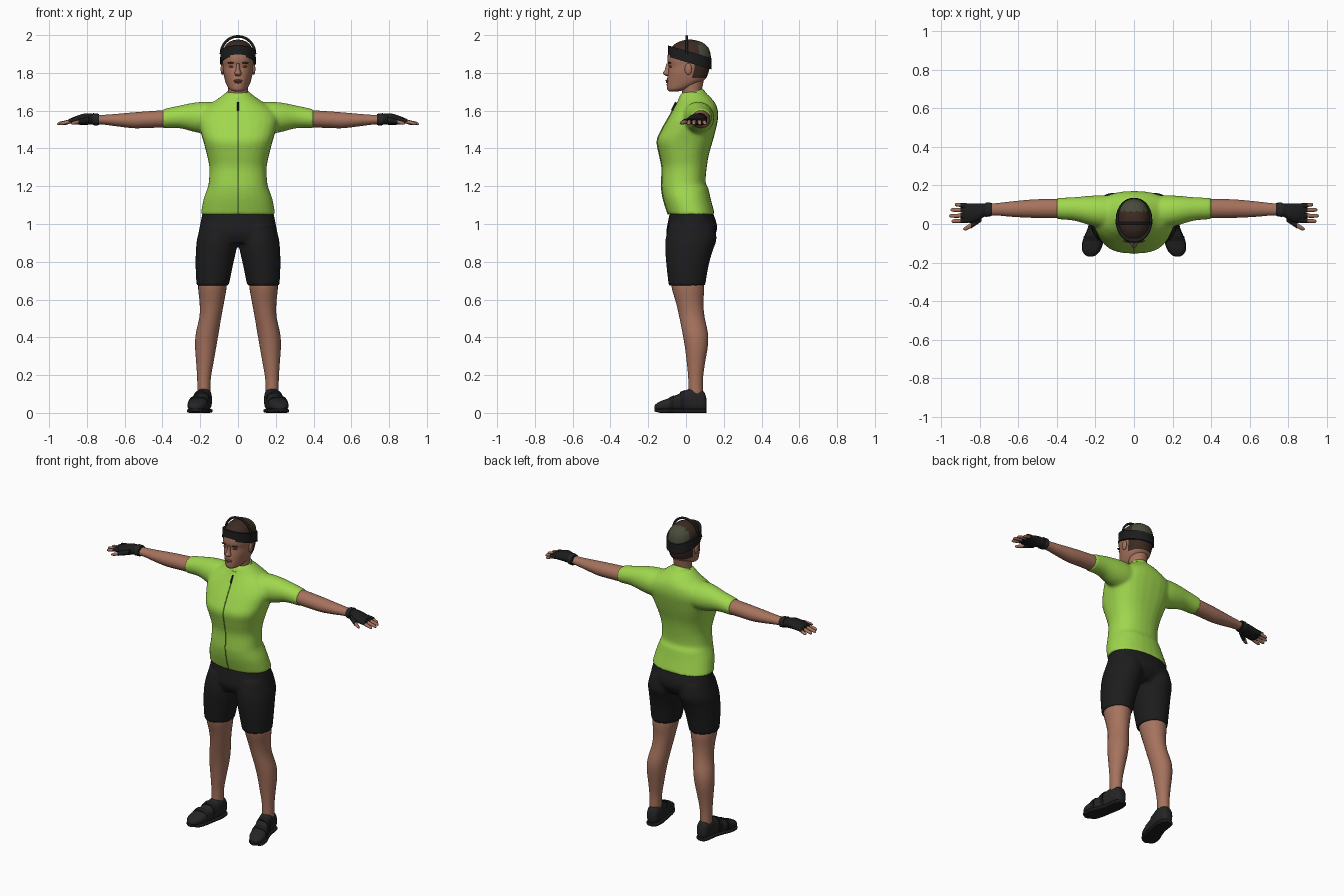
import bpy, bmesh, math
from mathutils import Vector

cube = bpy.data.objects.get("Cube")
if cube:
    bpy.data.objects.remove(cube)


def material(name, r, g, b):
    m = bpy.data.materials.new(name)
    m.use_nodes = True
    m.diffuse_color = (r, g, b, 1)
    bsdf = next(n for n in m.node_tree.nodes if n.type == 'BSDF_PRINCIPLED')
    bsdf.inputs["Base Color"].default_value = (r, g, b, 1)
    bsdf.inputs["Roughness"].default_value = 0.7
    return m


GREEN = material("jersey green", 0.35, 0.68, 0.075)
TRIM = material("zipper dark green", 0.16, 0.36, 0.04)
SKIN = material("skin", 0.38, 0.17, 0.11)
LIPS = material("lip brown", 0.25, 0.09, 0.06)
BLACK = material("fabric black", 0.012, 0.012, 0.013)
SHOE = material("shoe charcoal", 0.018, 0.018, 0.019)
HAIR = material("hair brown", 0.045, 0.024, 0.016)
OLIVE = material("olive hair patch", 0.065, 0.07, 0.042)

SIDES = 28
ANGLES = [2 * math.pi * i / SIDES for i in range(SIDES)]


def oval(a, e):
    c, s = math.cos(a), math.sin(a)
    return (math.copysign(abs(c) ** (2 / e), c), math.copysign(abs(s) ** (2 / e), s))


# Cross-sections: level, sideways, and facing forward
def ring_z(z, cx, hw, yf, yb, e=2.0, tilt=0.0, taper=0.0):
    pts, yc, ry = [], (yf + yb) / 2, (yb - yf) / 2
    for a in ANGLES:
        u, v = oval(a, e)
        pts.append(Vector((cx + hw * u * (1 + taper * v), yc + ry * v, z + tilt * ry * v)))
    return pts


def ring_x(x, y, z, ry, rz, e=2.0):
    return [Vector((x, y + ry * oval(a, e)[0], z + rz * oval(a, e)[1])) for a in ANGLES]


def ring_y(y, cx, hw, z0, z1, e=2.6):
    return [Vector((cx + hw * oval(a, e)[0], y, (z0 + z1) / 2 + (z1 - z0) / 2 * oval(a, e)[1]))
            for a in ANGLES]


def smooth_rings(rings, steps):
    out = []
    for i in range(len(rings) - 1):
        p0, p1, p2 = rings[max(i - 1, 0)], rings[i], rings[i + 1]
        p3 = rings[min(i + 2, len(rings) - 1)]
        for k in range(steps):
            t = k / steps
            out.append([b + ((c - a) * t + (2 * a - 5 * b + 4 * c - d) * t * t
                             + (3 * b - a - 3 * c + d) * t ** 3) / 2
                        for a, b, c, d in zip(p0, p1, p2, p3)])
    return out + [rings[-1]]


def loft(name, parts, mats, steps=4, side=1, loop=False, voxel=0, rule=None):
    """Skin each list of rings, optionally fusing the lot into one surface."""
    bm = bmesh.new()
    for rings in parts:
        rings = rings if loop else smooth_rings(rings, steps)
        rows = [[bm.verts.new((p.x * side, p.y, p.z)) for p in r] for r in rings]
        for a, b in zip(rows, rows[1:] + (rows[:1] if loop else [])):
            for i in range(SIDES):
                j = (i + 1) % SIDES
                bm.faces.new((a[i], a[j], b[j], b[i]))
        if not loop:
            bm.faces.new(rows[0])
            bm.faces.new(rows[-1])
    bmesh.ops.recalc_face_normals(bm, faces=bm.faces[:])
    mats = mats if isinstance(mats, list) else [mats]
    for f in bm.faces:
        f.smooth = True
        if rule:
            f.material_index = rule(f.calc_center_median())
    me = bpy.data.meshes.new(name)
    bm.to_mesh(me)
    bm.free()
    me.set_sharp_from_angle(angle=math.radians(50))
    for m in mats:
        me.materials.append(m)
    ob = bpy.data.objects.new(name, me)
    bpy.context.collection.objects.link(ob)
    if voxel:
        r = ob.modifiers.new("fuse", 'REMESH')
        r.mode, r.voxel_size, r.use_smooth_shade = 'VOXEL', voxel, True
        s = ob.modifiers.new("soften", 'SMOOTH')
        s.factor, s.iterations = 0.5, 5
    return ob


def ball(name, loc, size, mat):
    x, y, z = loc
    rings = [ring_z(z + size[2] * math.sin(t), x, size[0] * math.cos(t),
                    y - size[1] * math.cos(t), y + size[1] * math.cos(t))
             for t in [math.radians(d) for d in range(-85, 86, 17)]]
    return loft(name, [rings], mat, steps=1)


def tube(name, pts, radius, mat):
    cu = bpy.data.curves.new(name, 'CURVE')
    cu.dimensions, cu.bevel_depth, cu.bevel_resolution = '3D', radius, 2
    sp = cu.splines.new('POLY')
    sp.points.add(len(pts) - 1)
    for p, q in zip(sp.points, pts):
        p.co = (*q, 1)
    cu.materials.append(mat)
    ob = bpy.data.objects.new(name, cu)
    bpy.context.collection.objects.link(ob)


# Jersey: torso and both sleeves fused
torso = [ring_z(z, 0, w, f, b, e) for z, w, f, b, e in (
    (1.05, .198, -.095, .153, 2.2), (1.13, .183, -.12, .132, 2.2), (1.19, .162, -.13, .118, 2.3),
    (1.22, .155, -.13, .104, 2.3), (1.30, .152, -.128, .11, 2.3), (1.37, .166, -.142, .122, 2.4),
    (1.44, .184, -.153, .142, 2.6), (1.50, .202, -.128, .158, 2.5), (1.56, .212, -.095, .17, 2.4),
    (1.61, .185, -.066, .167, 2.2), (1.65, .125, -.045, .148, 2), (1.685, .077, -.03, .115, 2),
    (1.70, .06, -.015, .09, 2))]
sleeve = [ring_x(*v) for v in (
    (.06, .06, 1.56, .08, .08), (.16, .064, 1.562, .085, .085), (.23, .07, 1.565, .076, .078),
    (.31, .078, 1.567, .061, .06), (.40, .08, 1.557, .055, .051))]
other_sleeve = [[Vector((-p.x, p.y, p.z)) for p in r] for r in sleeve]
loft("jersey", [torso, sleeve, other_sleeve], GREEN, voxel=0.009)
loft("collar", [[ring_z(1.655, 0, .078, -.045, .112, tilt=.42), ring_z(1.675, 0, .07, -.042, .098, tilt=.42),
                 ring_z(1.69, 0, .064, -.04, .088, tilt=.42)]], GREEN)
front = [min(r, key=lambda p: p.y) for r in smooth_rings(torso[:10], 4)]
tube("zipper", [(0, p.y + .001, p.z) for p in front], .0035, TRIM)
tube("zipper_pull", [(0, -.075, 1.60), (0, -.053, 1.645)], .005, BLACK)

# Shorts: hips and both thighs fused
hips = [ring_z(z, 0, w, f, b, 2.2) for z, w, f, b in (
    (1.065, .187, -.085, .14), (1.0, .2, -.098, .163), (.95, .208, -.104, .158), (.90, .19, -.085, .12))]
thigh = [(1.0, .1, .095, -.09, .15), (.92, .109, .108, -.108, .162), (.86, .116, .107, -.11, .142),
         (.78, .126, .099, -.104, .12), (.675, .134, .086, -.092, .102)]
legs = [[ring_z(z, c * s, w, f, b) for z, c, w, f, b in thigh] for s in (1, -1)]
loft("shorts", [hips] + legs, BLACK, voxel=0.009)

# Neck and head, hair coloured by region
loft("neck", [[ring_z(1.62, 0, .06, -.02, .09), ring_z(1.69, 0, .054, -.02, .082),
               ring_z(1.74, 0, .055, -.025, .09), ring_z(1.79, 0, .06, -.03, .1)]], SKIN)
head = [ring_z(z, 0, w, f, b, 2.2, 0, k) for z, w, f, b, k in (
    (1.702, .02, -.088, -.04, 0), (1.712, .042, -.099, .0, .15), (1.735, .058, -.102, .05, .2),
    (1.765, .07, -.1, .1, .12), (1.80, .078, -.096, .118, .05), (1.835, .081, -.092, .127, .02),
    (1.865, .083, -.099, .131, 0), (1.90, .083, -.095, .13, 0), (1.935, .073, -.078, .117, 0),
    (1.96, .052, -.047, .088, 0), (1.972, .028, -.015, .055, 0), (1.976, .008, .01, .03, 0))]


def hair_rule(p):
    if p.z > 1.905 - .3 * p.y:
        return 2 if p.y > .065 else 1
    return 1 if p.y > .04 and p.z > 1.77 else 0


loft("head", [head], [SKIN, HAIR, OLIVE], rule=hair_rule)
loft("nose", [[ring_z(*v) for v in ((1.85, 0, .008, -.103, -.07), (1.815, 0, .012, -.113, -.07),
                                   (1.797, 0, .018, -.123, -.07), (1.784, 0, .013, -.106, -.07))]], SKIN)
ball("upper_lip", (0, -.096, 1.759), (.024, .012, .006), LIPS)
ball("lower_lip", (0, -.095, 1.750), (.02, .012, .006), LIPS)
for side, s in (("left", 1), ("right", -1)):
    ball(side + "_eye", (.034 * s, -.08, 1.833), (.014, .009, .006), LIPS)
    ball(side + "_brow", (.035 * s, -.086, 1.853), (.02, .01, .004), HAIR)
    ball(side + "_ear", (.083 * s, .012, 1.82), (.009, .019, .03), SKIN)

# Head strap: tilted band and a hoop over the crown
loft("head_band", [[ring_z(z, 0, w, .02 - d, .02 + d, 2.1, -.29) for z, w, d in (
    (1.852, .095, .116), (1.912, .093, .114), (1.912, .07, .09), (1.852, .075, .095))]], BLACK, loop=True)
tube("crown_hoop", [(.09 * math.cos(a), .004, 1.90 + .093 * math.sin(a))
                    for a in [math.pi * i / 24 for i in range(25)]], .007, BLACK)

ARM = ((.38, .08, 1.557, .05, .046), (.47, .08, 1.553, .049, .044), (.55, .079, 1.549, .046, .042),
       (.64, .077, 1.55, .039, .033), (.71, .076, 1.552, .032, .026), (.78, .072, 1.553, .03, .024))
GLOVE = ((.735, .076, 1.553, .033, .028), (.775, .072, 1.555, .035, .029), (.81, .06, 1.555, .046, .03),
         (.85, .056, 1.55, .05, .024), (.885, .058, 1.545, .046, .015))
FINGERS = (("index", .02, .015, .945), ("middle", .045, .042, .957),
           ("ring", .07, .073, .95), ("little", .093, .1, .928))
LEG = ((.71, .134, .075, -.08, .09), (.66, .136, .075, -.075, .096), (.58, .139, .064, -.052, .092),
       (.51, .146, .058, -.036, .098), (.42, .163, .06, -.018, .116), (.35, .171, .056, -.006, .115),
       (.26, .176, .045, .005, .1), (.18, .18, .036, .012, .09), (.08, .181, .034, .012, .09))
FOOT = ((.108, .178, .018, .025, .075), (.094, .178, .034, .01, .112), (.05, .179, .041, .006, .131),
        (.01, .184, .042, .006, .125), (-.04, .198, .046, .006, .1), (-.09, .212, .052, .008, .078),
        (-.135, .221, .045, .012, .062), (-.16, .224, .026, .016, .046), (-.168, .225, .01, .022, .036))

for side, s in (("left", 1), ("right", -1)):
    # Arm, glove and fingers
    loft(side + "_arm", [[ring_x(*v) for v in ARM]], SKIN, side=s)
    loft(side + "_glove", [[ring_x(*v) for v in GLOVE]], BLACK, side=s)
    loft(side + "_wrist_strap", [[ring_x(.742, .076, 1.553, .036, .031, 2.4),
                                  ring_x(.768, .073, 1.555, .037, .032, 2.4)]], SHOE, side=s)
    for name, y0, y1, tip in FINGERS:
        mid = (y0 + y1) / 2
        loft(f"{side}_{name}_finger_sleeve", [[ring_x(.86, y0, 1.549, .014, .014),
             ring_x(.898, mid, 1.544, .0125, .012)]], BLACK, side=s)
        loft(f"{side}_{name}_finger", [[ring_x(.88, mid, 1.545, .011, .0105),
             ring_x(tip - .015, y1, 1.533, .0095, .009), ring_x(tip - .004, y1, 1.53, .007, .006),
             ring_x(tip, y1, 1.529, .002, .002)]], SKIN, side=s)
    loft(side + "_thumb_sleeve", [[ring_x(.79, .035, 1.55, .022, .018),
         ring_x(.845, -.008, 1.541, .016, .013)]], BLACK, side=s)
    loft(side + "_thumb", [[ring_x(.835, -.002, 1.542, .014, .011), ring_x(.87, -.022, 1.535, .011, .009),
         ring_x(.885, -.026, 1.532, .003, .003)]], SKIN, side=s)

    # Lower leg and shoe
    loft(side + "_leg", [[ring_z(*v) for v in LEG]], SKIN, side=s)
    loft(side + "_shoe", [[ring_y(*v) for v in FOOT]], SHOE, side=s)
    loft(side + "_sole", [[ring_y(y, c, w + .003, 0 if i < 7 else .006, .022, 4)
                           for i, (y, c, w, a, b) in enumerate(FOOT)]], BLACK, side=s)
    for i, (y, c, w, top) in enumerate(((-.02, .192, .045, .116), (-.075, .208, .052, .088))):
        loft(f"{side}_shoe_strap_{i + 1}", [[ring_y(y + .012, c, w, .01, top + .005),
             ring_y(y - .012, c + .004, w + .001, .01, top - .005)]], BLACK, side=s)
